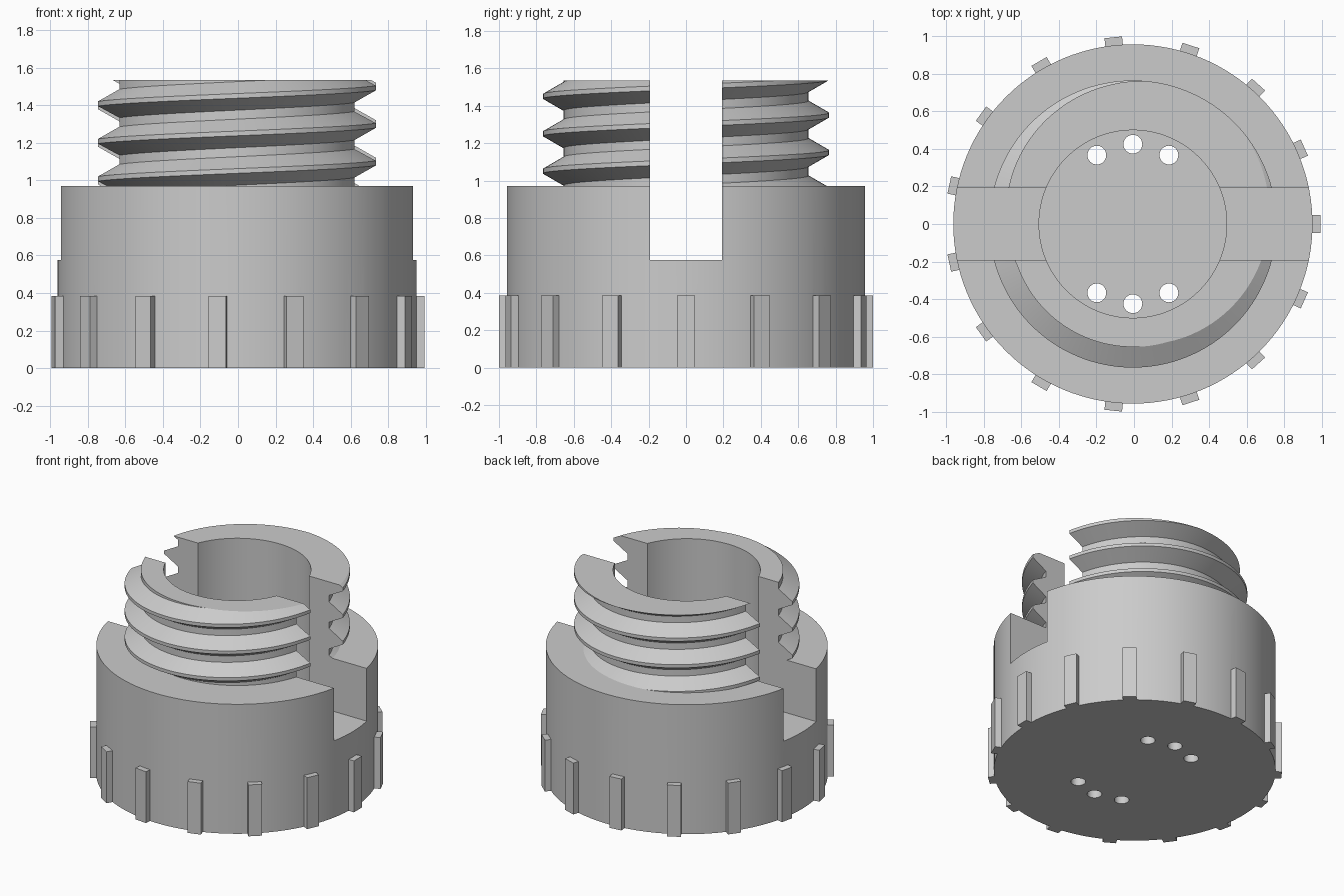
import bpy, bmesh
from math import cos, sin, tau, radians

if "Cube" in bpy.data.objects:
    bpy.data.objects.remove(bpy.data.objects["Cube"])

CX = -0.006                    # axis of the turned part
BODY_R, BODY_TOP, TOP = 0.957, 0.97, 1.535
CREST_R, ROOT_R, PITCH = 0.765, 0.655, 0.2
SEGS = 128

grey = bpy.data.materials.new("plain grey")
grey.use_nodes = True
COLOR = (0.6, 0.6, 0.6, 1)
grey.diffuse_color = COLOR
grey.node_tree.nodes["Principled BSDF"].inputs["Base Color"].default_value = COLOR


def cylinder(name, r, z0, z1, x=0, y=0, segs=SEGS):
    bpy.ops.mesh.primitive_cylinder_add(vertices=segs, radius=r, depth=z1 - z0,
                                        location=(CX + x, y, (z0 + z1) / 2))
    bpy.context.object.name = name
    return bpy.context.object


def box(name, size, loc, angle=0):
    bpy.ops.mesh.primitive_cube_add(size=1, location=loc, rotation=(0, 0, angle))
    ob = bpy.context.object
    ob.name = name
    ob.scale = size
    return ob


def boolean(target, tool, operation):
    mod = target.modifiers.new("cut", "BOOLEAN")
    mod.operation, mod.solver, mod.object = operation, "EXACT", tool
    bpy.context.view_layer.objects.active = target
    bpy.ops.object.modifier_apply(modifier=mod.name)
    bpy.data.objects.remove(tool)


def threaded_rod(name):
    """Solid right-handed screw thread, longer than needed at both ends."""
    profile = [(-0.0125, CREST_R), (0.0125, CREST_R), (0.076, ROOT_R), (0.124, ROOT_R)]
    turns, start = 7, 0.5
    count = 4 * turns
    bm = bmesh.new()
    grid = []
    for i in range(SEGS):
        a = tau * i / SEGS
        column = []
        for k in range(count + 1 + 4):
            dz, r = profile[k % 4]
            z = start + PITCH * (k // 4 + i / SEGS) + dz
            column.append(bm.verts.new((r * cos(a), r * sin(a), z)))
        grid.append(column)
    for i in range(SEGS):
        seam = 4 if i == SEGS - 1 else 0      # last column meets the next turn
        a, b = grid[i], grid[(i + 1) % SEGS]
        for k in range(count):
            bm.faces.new((a[k], b[k + seam], b[k + seam + 1], a[k + 1]))
    bmesh.ops.delete(bm, geom=[v for v in bm.verts if not v.link_faces], context="VERTS")
    # close both ends with a fan to the axis
    low = bm.verts.new((0, 0, start))
    high = bm.verts.new((0, 0, start + PITCH * (turns + 1)))
    middle = start + PITCH * (turns + 1) / 2
    for e in [e for e in bm.edges if e.is_boundary]:
        v, w = e.verts
        bm.faces.new((v, w, low if v.co.z < middle else high))
    bmesh.ops.recalc_face_normals(bm, faces=bm.faces[:])
    mesh = bpy.data.meshes.new(name)
    bm.to_mesh(mesh)
    bm.free()
    ob = bpy.data.objects.new(name, mesh)
    ob.location.x = CX
    bpy.context.collection.objects.link(ob)
    return ob


# threaded neck trimmed flat, fused to the round body
body = cylinder("threaded_cap_body", BODY_R, 0, BODY_TOP)
neck = threaded_rod("neck")
boolean(neck, cylinder("trim", BODY_R, BODY_TOP - 0.1, TOP), "INTERSECT")
boolean(body, neck, "UNION")

# grip ribs around the foot
for i in range(15):
    a = tau * i / 15
    mid = 0.95
    rib = box("rib", (0.1, 0.094, 0.385),
              (CX + mid * cos(a), mid * sin(a), 0.1925), a)
    boolean(body, rib, "UNION")

# bore, cross slot and drain holes
boolean(body, cylinder("bore", 0.5, 0.192, 2), "DIFFERENCE")
boolean(body, box("slot", (3, 0.385, 2), (0, 0, 1.575)), "DIFFERENCE")
for side in (-1, 1):
    for x, y in ((-0.192, 0.367), (0, 0.425), (0.192, 0.367)):
        boolean(body, cylinder("hole", 0.05, -0.2, 0.5, x, side * y, 32), "DIFFERENCE")

body.data.materials.clear()
body.data.materials.append(grey)
for p in body.data.polygons:
    p.material_index = 0
bpy.ops.object.select_all(action="DESELECT")
body.select_set(True)
bpy.context.view_layer.objects.active = body
bpy.ops.object.shade_smooth_by_angle(angle=radians(30))
